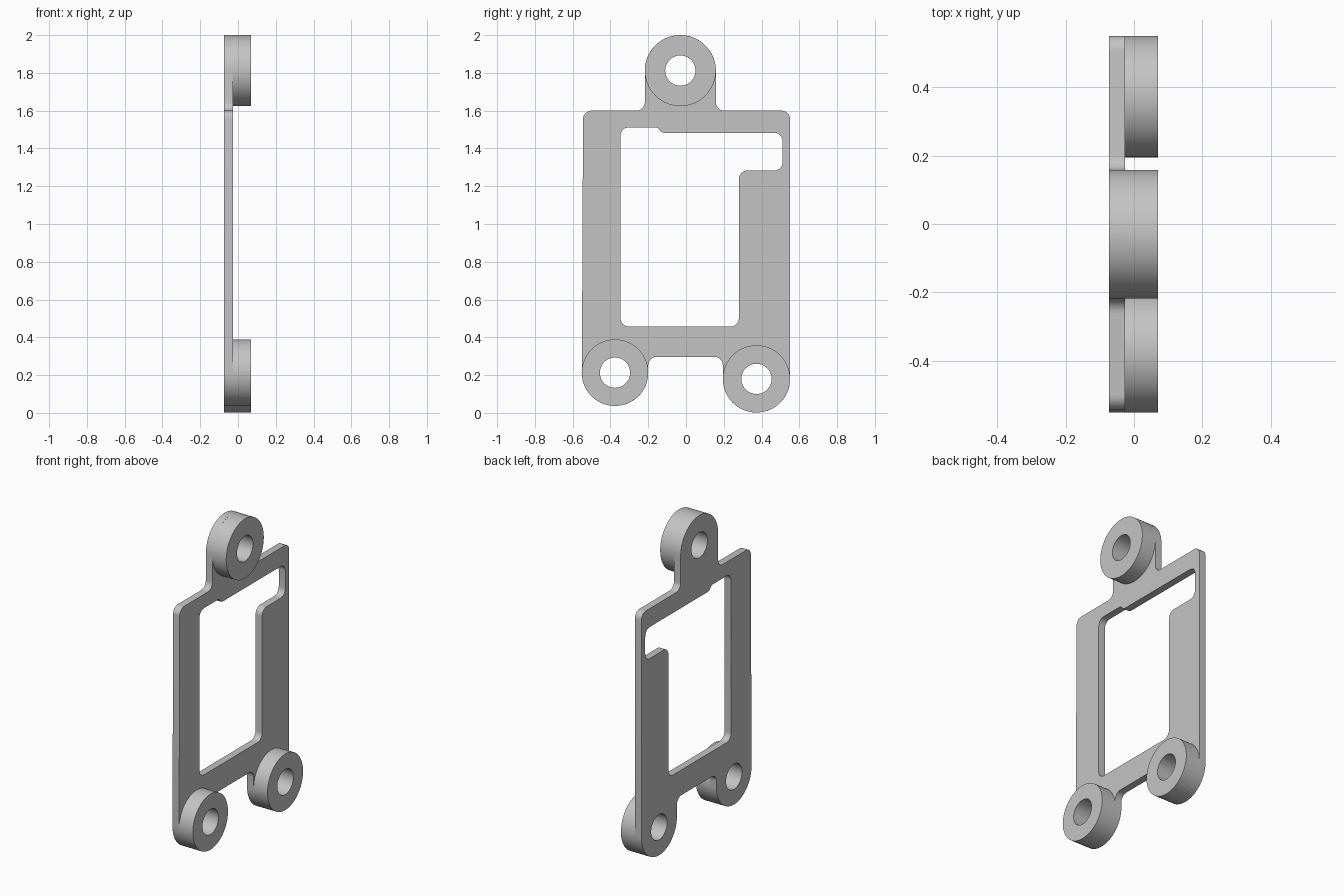
import bpy
import math
from mathutils import Matrix, Vector

cube = bpy.data.objects.get("Cube")
if cube:
    bpy.data.objects.remove(cube, do_unlink=True)

# One grey for the whole bracket
grey = bpy.data.materials.new("plain grey")
grey.use_nodes = True
colour = (0.55, 0.55, 0.55, 1)
grey.diffuse_color = colour
grey.node_tree.nodes["Principled BSDF"].inputs["Base Color"].default_value = colour


def circle(center, radius, steps=96):
    turns = [math.tau * i / steps for i in range(steps)]
    return [Vector((center[0] + radius * math.cos(t), center[1] + radius * math.sin(t))) for t in turns]


def rounded(corners):
    """Polygon of (y, z, radius) corners, each replaced by a tangent arc."""
    loop = []
    for i, (y, z, radius) in enumerate(corners):
        here = Vector((y, z))
        a = (Vector(corners[i - 1][:2]) - here).normalized()
        b = (Vector(corners[(i + 1) % len(corners)][:2]) - here).normalized()
        half = a.angle(b) / 2
        center = here + (a + b).normalized() * radius / math.sin(half)
        start = here + a * radius / math.tan(half) - center
        end = here + b * radius / math.tan(half) - center
        sweep = start.angle_signed(end)
        steps = max(8, round(abs(sweep) * (48 if radius > 0.1 else 8)  / math.pi))
        for k in range(steps + 1):
            loop.append(center + Matrix.Rotation(-sweep * k / steps, 2) @ start)
    return loop


def slab(name, loops, x0, x1):
    """Filled profile in the y-z plane, with holes, from x0 to x1."""
    curve = bpy.data.curves.new(name, "CURVE")
    curve.dimensions = "2D"
    curve.fill_mode = "BOTH"
    curve.extrude = (x1 - x0) / 2
    for loop in loops:
        spline = curve.splines.new("POLY")
        spline.points.add(len(loop) - 1)
        for point, co in zip(spline.points, loop):
            point.co = (co.x, co.y, 0, 1)
        spline.use_cyclic_u = True
    curve.materials.append(grey)
    obj = bpy.data.objects.new(name, curve)
    bpy.context.collection.objects.link(obj)
    bpy.ops.object.select_all(action="DESELECT")
    obj.select_set(True)
    bpy.context.view_layer.objects.active = obj
    bpy.ops.object.convert(target="MESH")
    obj = bpy.context.object
    middle = (x0 + x1) / 2
    obj.data.transform(Matrix(((0, 0, 1, middle), (1, 0, 0, 0), (0, 1, 0, 0), (0, 0, 0, 1))))
    bpy.ops.object.shade_smooth_by_angle(angle=math.radians(30))


# Ring bosses: centre and outer radius
bosses = {
    "top_boss": ((-0.03, 1.812), 0.188),
    "front_boss": ((-0.376, 0.213), 0.176),
    "back_boss": ((0.373, 0.18), 0.178),
}
HOLE = 0.08
BACK, FACE, RIM = -0.073, -0.027, 0.07

# Plate outline with ear lobes
R = 0.045
outline = rounded([
    (0.551, 0.002, 0.1775), (0.551, 1.6, R),
    (0.158, 1.6, R), (0.158, 2.0, 0.1875), (-0.218, 2.0, 0.1875), (-0.218, 1.6, R),
    (-0.545, 1.6, R), (-0.552, 0.037, 0.1755),
    (-0.2, 0.037, 0.1755), (-0.2, 0.297, R),
    (0.195, 0.297, R), (0.195, 0.002, 0.1775),
])

# Window with side notch and stepped top edge
window = rounded([
    (-0.347, 0.457, R), (0.28, 0.457, R), (0.28, 1.283, R),
    (0.512, 1.283, R), (0.512, 1.483, R),
    (-0.13, 1.483, 0.03), (-0.15, 1.512, 0.025), (-0.347, 1.512, R),
])

holes = [circle(center, HOLE) for center, radius in bosses.values()]
slab("plate", [outline, window] + holes, BACK, FACE)
for name, (center, radius) in bosses.items():
    slab(name, [circle(center, radius), circle(center, HOLE)], FACE, RIM)
